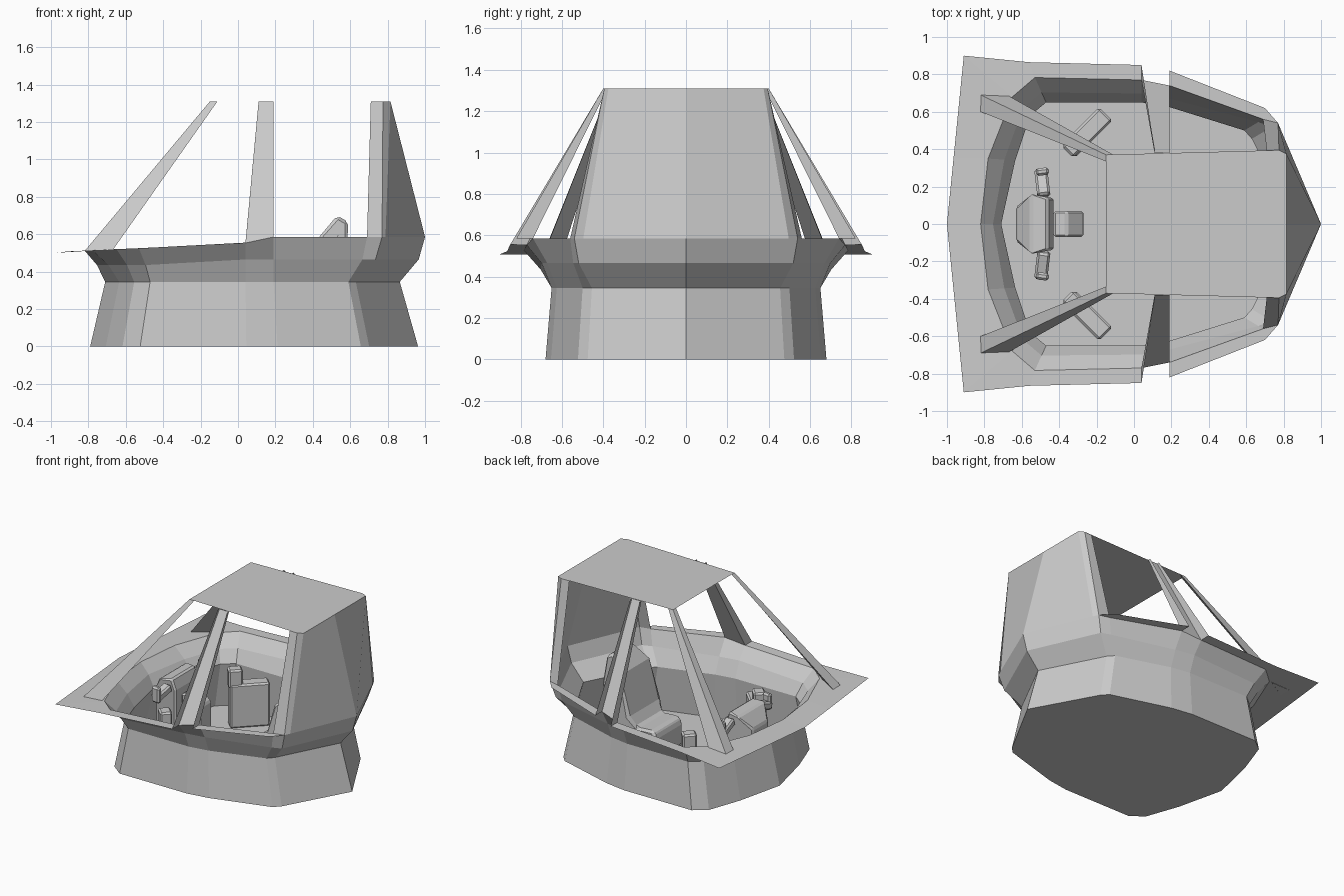
import bpy, bmesh, math
from mathutils import Vector, Matrix

cube = bpy.data.objects.get("Cube")
if cube:
    bpy.data.objects.remove(cube)

# Single painted finish
grey = bpy.data.materials.new("light_grey")
grey.use_nodes = True
grey.diffuse_color = (0.6, 0.6, 0.6, 1)
grey.node_tree.nodes["Principled BSDF"].inputs["Base Color"].default_value = (0.6, 0.6, 0.6, 1)


def finish(name, bm, bevel=0.0):
    bmesh.ops.remove_doubles(bm, verts=bm.verts, dist=0.0005)
    bmesh.ops.recalc_face_normals(bm, faces=bm.faces)
    mesh = bpy.data.meshes.new(name)
    bm.to_mesh(mesh)
    bm.free()
    mesh.materials.append(grey)
    obj = bpy.data.objects.new(name, mesh)
    bpy.context.collection.objects.link(obj)
    if bevel:
        mod = obj.modifiers.new("edge_bevel", "BEVEL")
        mod.width = bevel
        mod.segments = 1


def face(bm, points):
    return bm.faces.new([bm.verts.new(p) for p in points])


def strip(bm, a, b):
    """Faces between two point rows."""
    for i in range(len(a) - 1):
        face(bm, (a[i], a[i + 1], b[i + 1], b[i]))


def mirror(points):
    return [Vector((p[0], -p[1], p[2])) for p in points]


def both_sides(name, build):
    """Build a half, then its reflection across the centre line."""
    bm = bmesh.new()
    build(bm, lambda pts: [Vector(p) for p in pts])
    build(bm, mirror)
    finish(name, bm)


def prism(name, profile, width, bevel):
    """Extrude an x-z profile across y, with a half-width rule."""
    bm = bmesh.new()
    left = [Vector((x, width(x, z), z)) for x, z in profile]
    right = mirror(left)
    strip(bm, left + left[:1], right + right[:1])
    face(bm, left)
    face(bm, right)
    finish(name, bm, bevel)


# Hull rows, from the stern tip round to the bow centre
waist = [Vector((x, y, 0.345)) for x, y in (
    (.865, 0), (.63, .455), (.59, .5), (.19, .625), (.04, .65),
    (-.47, .65), (-.555, .58), (-.635, .34), (-.71, 0))]
sill = [Vector(p) for p in (
    (1, 0, .585), (.77, .54, .585), (.69, .56, .585), (.19, .74, .585),
    (.04, .77, .553), (-.53, .783, .525), (-.65, .68, .52),
    (-.78, .35, .515), (-.82, 0, .512))]
base = [Vector((p.x * 1.113, p.y * 1.045, 0)) for p in waist]
knee = [w.lerp(s, .75 if i < 3 else .4) for i, (w, s) in enumerate(zip(waist, sill))]
for i, p in enumerate(knee):
    p.z = .465 if i < 5 else .435


def hull(bm, side):
    rows = [side(r) for r in (base, waist, knee, sill)]
    for a, b in zip(rows, rows[1:]):
        strip(bm, a, b)
    face(bm, rows[0])


both_sides("hull_tub", hull)

# Outward flange around the sill, broken at the middle pillar
front_edge = [(.04, .85, .555), (-.56, .865, .523), (-.91, .9, .508),
              (-.965, .35, .501), (-1, 0, .498)]
rear_edge = [(.77, .54, .585), (.70, .62, .585), (.19, .82, .585)]


def flange(bm, side):
    strip(bm, side(sill[4:]), side(front_edge))
    strip(bm, side(sill[1:4]), side(rear_edge))


both_sides("sill_flange", flange)

# Roof plate, angled rear wall and its corner posts
TOP = 1.31
roof_front = (-.15, .37, TOP)
post_outer = (.775, .395, TOP)
post_inner = (.815, .375, TOP)
roof_back = (.815, 0, TOP)
wall_foot = sill[1].lerp(sill[0], .08)


def roof(bm, side):
    face(bm, side([roof_front, post_outer, post_inner, roof_back, (-.15, 0, TOP)]))


def rear_wall(bm, side):
    face(bm, side([sill[0], wall_foot, post_inner, roof_back]))


def rear_post(bm, side):
    feet = [sill[2], sill[1], wall_foot]
    strip(bm, side(feet), side([(.71, .39, TOP), post_outer, post_inner]))


both_sides("roof_plate", roof)
both_sides("rear_wall", rear_wall)
both_sides("rear_post", rear_post)


# Middle pillar: an open channel with tapering fins
def middle_pillar(bm, side):
    tops = [(.11, .38, TOP), (.19, .38, TOP)]
    outer_tops = [(.11, .4, TOP), (.19, .4, TOP)]
    face(bm, side([sill[4], sill[3], tops[1], tops[0]]))
    face(bm, side([sill[4], front_edge[0], outer_tops[0], tops[0]]))
    face(bm, side([sill[3], rear_edge[2], outer_tops[1], tops[1]]))


both_sides("middle_pillar", middle_pillar)


# Front pillar: slim three-sided strut
def front_pillar(bm, side):
    foot = side([(-.82, .69, .51), (-.82, .6, .51), (-.67, .685, .515)])
    head = side([roof_front, (-.15, .335, TOP), (-.11, .37, TOP)])
    strip(bm, foot + foot[:1], head + head[:1])
    face(bm, foot)


both_sides("front_pillar", front_pillar)

# Reclined seat with a broad back and a narrowing headrest
prism("seat", [(.14, 0), (.14, .18), (.17, .22), (.30, .21), (.35, .29),
               (.43, .58), (.53, .70), (.59, .665), (.58, .48), (.48, 0)],
      lambda x, z: .165 if z < .25 else .19 if z < .6 else .12, .018)

# Control console and its column
prism("console", [(-.63, 0), (-.63, .42), (-.55, .52), (-.46, .53), (-.43, .45), (-.43, 0)],
      lambda x, z: .09 if x < -.6 else .17 if x < -.5 else .14, .012)
prism("console_column", [(-.43, 0), (-.43, .4), (-.36, .42), (-.27, .34), (-.27, 0)],
      lambda x, z: .07, .012)


def box(name, size, place, turn=0.0, lean=0.0):
    bm = bmesh.new()
    bmesh.ops.create_cube(bm, size=1)
    bmesh.ops.scale(bm, vec=size, verts=bm.verts)
    spin = Matrix.Rotation(turn, 4, "Z") @ Matrix.Rotation(lean, 4, "X")
    bmesh.ops.transform(bm, matrix=Matrix.Translation(place) @ spin, verts=bm.verts)
    finish(name, bm, .012)


# Yoke arms and angled side pods, each pod with a raised inner head
for label, s in (("left", 1), ("right", -1)):
    diagonal = s * math.radians(45)
    box(label + "_yoke_arm", (.07, .15, .06), (-.49, s * .22, .45), s * .12, s * -.3)
    box(label + "_yoke_grip", (.07, .04, .12), (-.49, s * .28, .46), s * .12)
    box(label + "_side_pod", (.28, .1, .33), (-.25, s * .49, .165), diagonal)
    box(label + "_pod_head", (.1, .085, .14), (-.32, s * .42, .37), diagonal)
